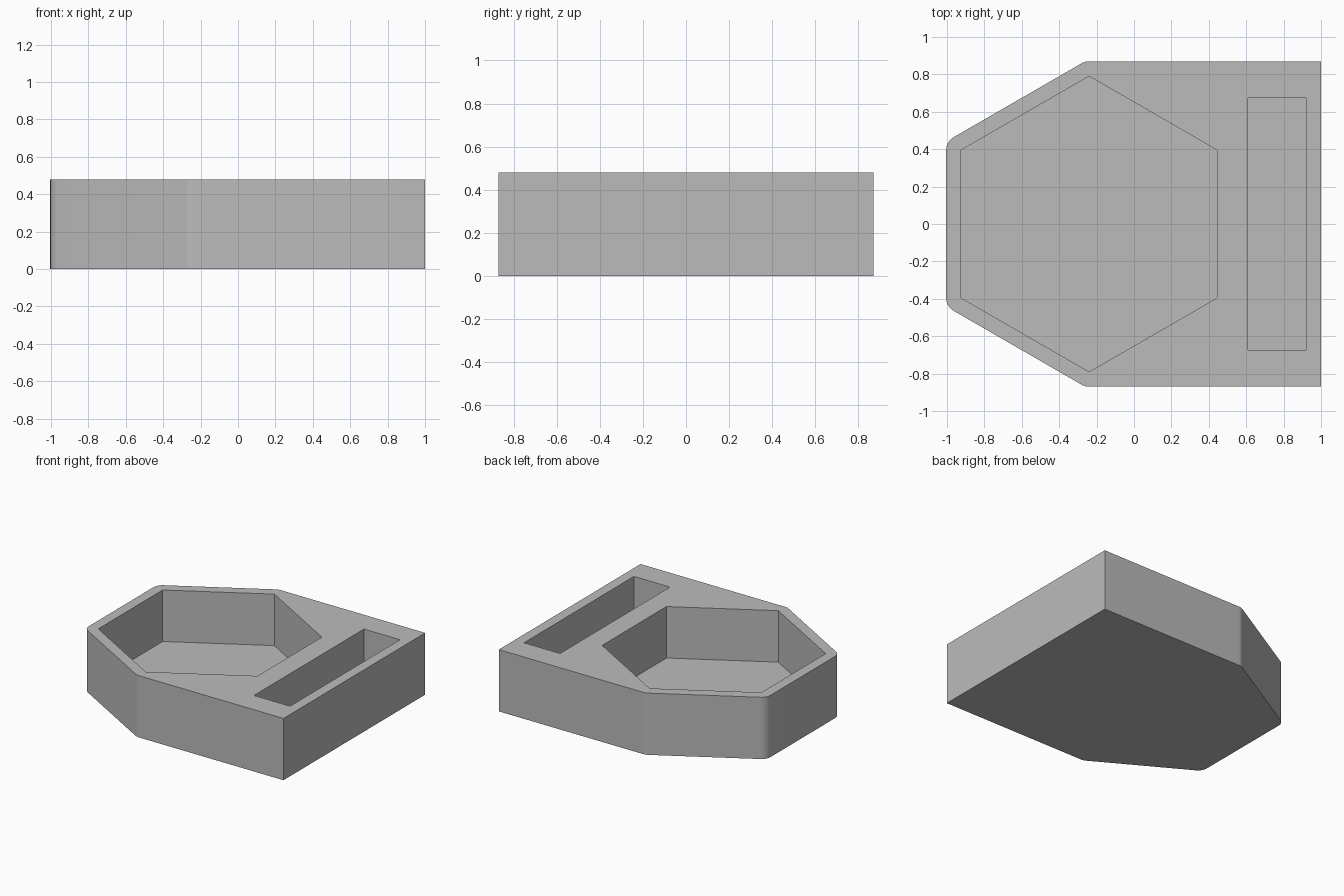
import bpy, bmesh, math

HEIGHT, FLOOR, WALL = 0.48, 0.08, 0.08
HEX_X, HEX_R = -0.24, 0.79

cube = bpy.data.objects.get("Cube")
if cube:
    bpy.data.objects.remove(cube, do_unlink=True)

grey = bpy.data.materials.new("plain grey")
grey.use_nodes = True
colour = (0.5, 0.5, 0.5, 1)
grey.diffuse_color = colour
grey.node_tree.nodes["Principled BSDF"].inputs["Base Color"].default_value = colour


def prism(name, outline, bottom, top):
    """Extrude a flat outline between two heights."""
    bm = bmesh.new()
    face = bm.faces.new([bm.verts.new((x, y, bottom)) for x, y in outline])
    extruded = bmesh.ops.extrude_face_region(bm, geom=[face])["geom"]
    moved = [v for v in extruded if isinstance(v, bmesh.types.BMVert)]
    bmesh.ops.translate(bm, verts=moved, vec=(0, 0, top - bottom))
    bmesh.ops.recalc_face_normals(bm, faces=bm.faces)
    mesh = bpy.data.meshes.new(name)
    bm.to_mesh(mesh)
    bm.free()
    mesh.materials.append(grey)
    obj = bpy.data.objects.new(name, mesh)
    bpy.context.collection.objects.link(obj)
    return obj


def polar(cx, cy, radius, degrees):
    a = math.radians(degrees)
    return cx + radius * math.cos(a), cy + radius * math.sin(a)


# Tray outline: square right end, rounded corners around the hexagon
def rounded(corner_angle, start, end, steps=8):
    cx, cy = polar(HEX_X, 0, HEX_R, corner_angle)
    return [polar(cx, cy, WALL, start + (end - start) * i / steps)
            for i in range(steps + 1)]


back_half = [(1, HEX_R + WALL)] + rounded(90, 90, 120) + rounded(150, 120, 180)
front_half = [(x, -y) for x, y in reversed(back_half)]
tray = prism("tray", back_half + front_half, 0, HEIGHT)

# Pockets cut from the top
hexagon = [polar(HEX_X, 0, HEX_R, 30 + 60 * i) for i in range(6)]
slot = [(0.61, -0.675), (0.92, -0.675), (0.92, 0.675), (0.61, 0.675)]
bpy.context.view_layer.objects.active = tray
for name, outline in (("hexagon_pocket", hexagon), ("slot_pocket", slot)):
    cutter = prism(name, outline, FLOOR, HEIGHT + 0.1)
    cutter.hide_render = True
    cut = tray.modifiers.new(name, 'BOOLEAN')
    cut.operation = 'DIFFERENCE'
    cut.solver = 'EXACT'
    cut.object = cutter
    bpy.ops.object.modifier_apply(modifier=cut.name)
    bpy.data.objects.remove(cutter, do_unlink=True)

# Smooth the rounded corners, keep the other edges crisp
bpy.ops.object.select_all(action='DESELECT')
tray.select_set(True)
bpy.ops.object.shade_smooth_by_angle(angle=math.radians(25))
